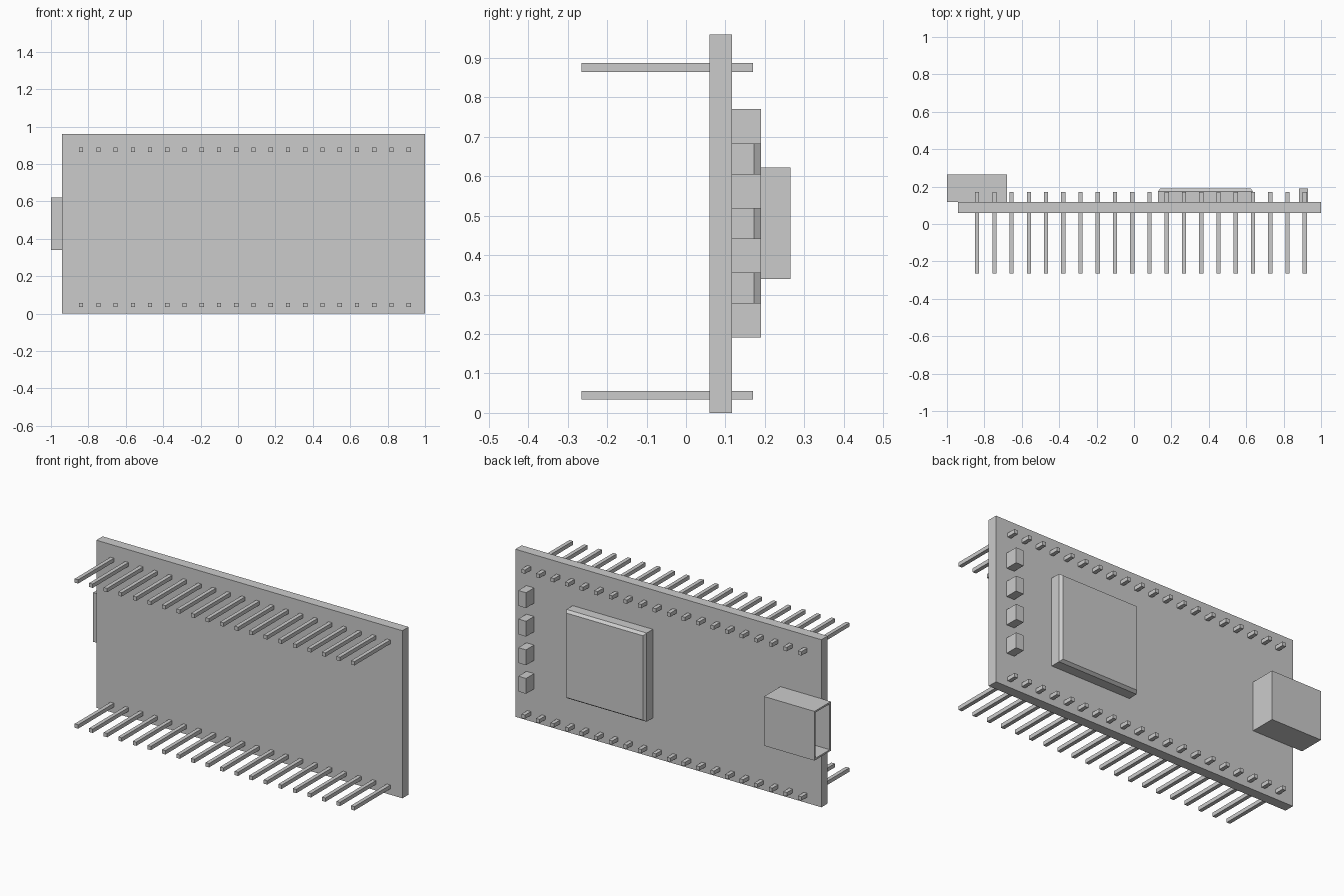
import bpy, bmesh
from mathutils import Vector

if "Cube" in bpy.data.objects:
    bpy.data.objects.remove(bpy.data.objects["Cube"])

grey = bpy.data.materials.new("light grey")
grey.diffuse_color = (0.6, 0.6, 0.6, 1)
grey.use_nodes = True
grey.node_tree.nodes["Principled BSDF"].inputs["Base Color"].default_value = grey.diffuse_color


def finish(name, bm):
    bmesh.ops.recalc_face_normals(bm, faces=bm.faces)
    mesh = bpy.data.meshes.new(name)
    bm.to_mesh(mesh)
    bm.free()
    mesh.materials.append(grey)
    obj = bpy.data.objects.new(name, mesh)
    bpy.context.collection.objects.link(obj)
    return obj


def add_box(bm, x, y, z):
    """Add a box given its (min, max) range on each axis."""
    verts = bmesh.ops.create_cube(bm, size=1)["verts"]
    for v in verts:
        v.co = Vector([(r[0] + r[1]) / 2 + c * (r[1] - r[0])
                       for r, c in zip((x, y, z), v.co)])
    return verts


BACK = 0.117  # rear surface of the board

# Circuit board
bm = bmesh.new()
add_box(bm, (-0.94, 1.0), (0.06, BACK), (0, 0.96))
finish("circuit_board", bm)

# Two rows of header pins passing through the board
for name, z in (("lower_pins", 0.045), ("upper_pins", 0.876)):
    bm = bmesh.new()
    for i in range(20):
        x = -0.839 + i * 0.0922
        add_box(bm, (x - 0.011, x + 0.011), (-0.265, 0.17), (z - 0.011, z + 0.011))
    finish(name, bm)

# Processor chip with a chamfered rear rim
bm = bmesh.new()
add_box(bm, (0.128, 0.636), (BACK, 0.173), (0.226, 0.734))
top = max(bm.faces, key=lambda f: f.calc_center_median().y)
bmesh.ops.inset_region(bm, faces=[top], thickness=0.017)
for v in top.verts:
    v.co.y = 0.19
finish("processor_chip", bm)

# Column of four small components
bm = bmesh.new()
for i in range(4):
    z = 0.191 + i * 0.1637
    add_box(bm, (0.881, 0.93), (BACK, 0.19), (z, z + 0.088))
finish("small_components", bm)

# Connector shell, hollow and open at the board's end
bm = bmesh.new()
add_box(bm, (-1.0, -0.68), (BACK, 0.265), (0.34, 0.622))
mouth = min(bm.faces, key=lambda f: f.calc_center_median().x)
bmesh.ops.inset_region(bm, faces=[mouth], thickness=0.014)
inner = bmesh.ops.extrude_face_region(bm, geom=[mouth])
bmesh.ops.delete(bm, geom=[mouth], context='FACES_ONLY')
for v in inner["geom"]:
    if isinstance(v, bmesh.types.BMVert):
        v.co.x += 0.29
finish("connector_shell", bm)
